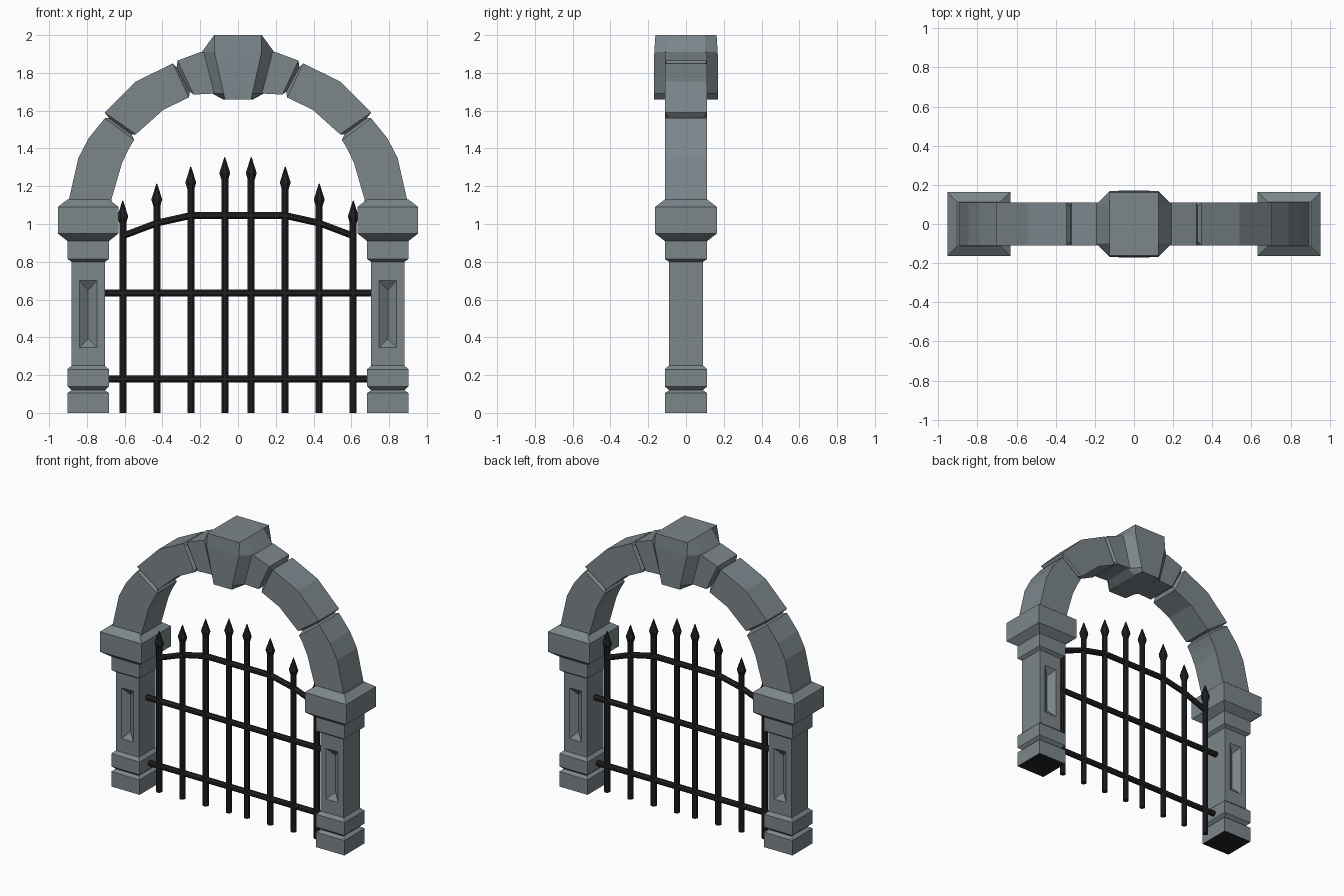
import bpy, bmesh, math
from mathutils import Vector

if "Cube" in bpy.data.objects:
    bpy.data.objects.remove(bpy.data.objects["Cube"])


def material(name, rgb):
    m = bpy.data.materials.new(name)
    m.diffuse_color = (*rgb, 1)
    m.use_nodes = True
    m.node_tree.nodes["Principled BSDF"].inputs["Base Color"].default_value = m.diffuse_color
    return m


STONE = material("grey stone", (0.20, 0.24, 0.26))
IRON = material("black iron", (0.016, 0.016, 0.018))


def finish(name, bm, mats):
    bmesh.ops.recalc_face_normals(bm, faces=bm.faces[:])
    me = bpy.data.meshes.new(name)
    bm.to_mesh(me)
    bm.free()
    for m in mats:
        me.materials.append(m)
    ob = bpy.data.objects.new(name, me)
    bpy.context.collection.objects.link(ob)
    return ob


def loft(name, rings, *mats):
    """Closed solid through rings with equal point counts."""
    bm = bmesh.new()
    vs = [[bm.verts.new(p) for p in r] for r in rings]
    n = len(vs[0])
    for a, b in zip(vs, vs[1:]):
        for i in range(n):
            j = (i + 1) % n
            bm.faces.new((a[i], a[j], b[j], b[i]))
    bm.faces.new(vs[0])
    bm.faces.new(vs[-1])
    return finish(name, bm, mats)


def carve(ob, points):
    """Cut the convex hull of the points out of an object."""
    bm = bmesh.new()
    for p in points:
        bm.verts.new(p)
    bmesh.ops.convex_hull(bm, input=bm.verts[:])
    cutter = finish("cutter", bm, [STONE])
    cutter.hide_render = True
    mod = ob.modifiers.new("carve", 'BOOLEAN')
    mod.operation = 'DIFFERENCE'
    mod.solver = 'EXACT'
    mod.object = cutter
    bpy.context.view_layer.objects.active = ob
    bpy.ops.object.modifier_apply(modifier=mod.name)
    bpy.data.objects.remove(cutter)


def rect(cx, hx, hy, z):
    return [(cx - hx, -hy, z), (cx + hx, -hy, z), (cx + hx, hy, z), (cx - hx, hy, z)]


# Pillars: stepped square profile (z, half width), with a V panel front and back
PILLAR = [(0, .11), (.105, .11), (.12, .088), (.14, .11), (.23, .11), (.25, .089),
          (.80, .089), (.815, .11), (.91, .11), (.95, .161), (1.09, .161), (1.13, .11)]
for s, side in ((-1, "left"), (1, "right")):
    cx = s * .793
    pillar = loft(side + "_pillar", [rect(cx, h, h * 1.02, z) for z, h in PILLAR], STONE, IRON)
    for f in (-1, 1):
        pts = [(cx, f * .055, .65), (cx, f * .055, .39)]
        for dx in (-.047, .047):
            for z in (.70, .345):
                pts += [(cx + dx, f * .0908, z), (cx + dx, f * .13, z)]
        carve(pillar, pts)
    for p in pillar.data.polygons:  # dark underside
        p.material_index = 1 if p.center.z < .001 else 0

# Arch halves: outer x, z, inner x, z, half depth; small depths are the joints
ARCH = [(.90, 1.05, .68, 1.05, .11), (.895, 1.13, .67, 1.13, .11),
        (.845, 1.35, .615, 1.32, .11), (.79, 1.455, .58, 1.395, .11),
        (.705, 1.56, .55, 1.445, .11), (.682, 1.56, .565, 1.475, .09),
        (.705, 1.59, .54, 1.475, .11), (.54, 1.755, .395, 1.605, .11),
        (.345, 1.85, .26, 1.67, .11), (.325, 1.83, .255, 1.70, .09),
        (.32, 1.865, .235, 1.685, .11), (.20, 1.91, .14, 1.69, .11),
        (.08, 1.90, .07, 1.69, .11)]
# Chips broken out of the front edge of the stones
CHIPS = {
    -1: [[(-.78, 1.47, -.112), (-.70, 1.57, -.112), (-.63, 1.50, -.112),
          (-.745, 1.52, 0), (-.85, 1.62, -.2)],
         [(-.60, 1.70, -.112), (-.515, 1.77, -.112), (-.52, 1.69, -.112),
          (-.56, 1.74, -.06), (-.62, 1.82, -.2)]],
    1: [[(.79, 1.46, -.112), (.87, 1.26, -.112), (.735, 1.34, -.112),
         (.83, 1.37, 0), (1.0, 1.45, -.2)],
        [(.37, 1.845, -.112), (.41, 1.58, -.112), (.33, 1.66, -.09),
         (.37, 1.62, -.085), (.36, 1.70, -.2)]],
}
for s, side in ((-1, "left"), (1, "right")):
    arch = loft(side + "_arch_stones",
                [[(s * ox, -d, oz), (s * ox, d, oz), (s * ix, d, iz), (s * ix, -d, iz)]
                 for ox, oz, ix, iz, d in ARCH], STONE)
    for chip in CHIPS[s]:
        carve(arch, chip)


# Keystone: octagonal wedge
def oct_ring(a, b, ya, yb, z, zb):
    return [(-a, -ya, z), (a, -ya, z), (b, -yb, zb), (b, yb, zb),
            (a, ya, z), (-a, ya, z), (-b, yb, zb), (-b, -yb, zb)]


loft("keystone", [oct_ring(.07, .08, .17, .10, 1.66, 1.66),
                  oct_ring(.076, .135, .17, .10, 1.69, 1.69),
                  oct_ring(.125, .192, .168, .10, 1.91, 1.91),
                  oct_ring(.125, .126, .162, .10, 2.0, 2.0)], STONE)

# Gate: eight-sided iron bars
ANG = [math.tau * (i + .5) / 8 for i in range(8)]


def upright(name, x, profile):
    loft(name, [[(x + r * math.cos(a), r * math.sin(a), z) for a in ANG]
                for z, r in profile], IRON)


def rail(name, path, r=.02):
    loft(name, [[(x, r * math.cos(a), z + r * math.sin(a)) for a in ANG]
                for x, z in path], IRON)


for i, (x, top) in enumerate([(.07, 1.355), (.25, 1.305), (.43, 1.215), (.61, 1.125)]):
    for s in (-1, 1):
        upright(f"spear_bar_{i}_{'left' if s < 0 else 'right'}", s * x,
                [(0, .02), (top - .12, .02), (top - .085, .031), (top, .002)])

rail("lower_rail", [(-.70, .18), (.70, .18)])
rail("middle_rail", [(-.705, .635), (.705, .635)])
rail("curved_top_rail", [(-.615, .935), (-.43, 1.005), (-.25, 1.045),
                         (.25, 1.045), (.43, 1.005), (.615, .935)])
